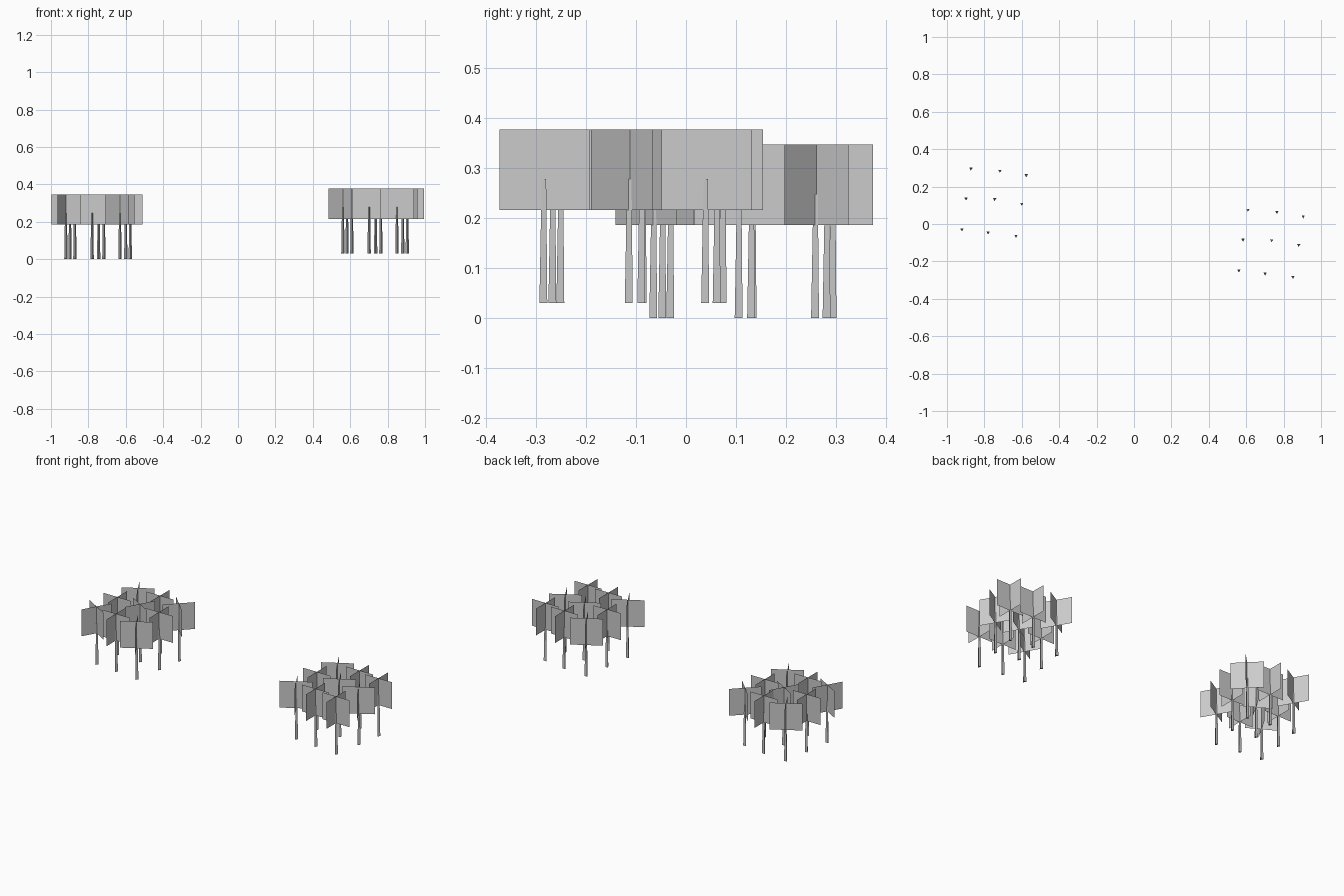
import bpy, bmesh
from math import radians, cos, sin, pi

if "Cube" in bpy.data.objects:
    bpy.data.objects.remove(bpy.data.objects["Cube"])

# Tree layout of one grove, repeated for the second with an offset
SPOTS = [(-0.872, 0.296), (-0.717, 0.284), (-0.576, 0.261),
         (-0.898, 0.136), (-0.745, 0.133), (-0.600, 0.108),
         (-0.920, -0.029), (-0.780, -0.045), (-0.631, -0.063)]
GROVES = [
    ("left", (0, 0, 0), [30, 0, 45, 0, 60, 0, 60, 0, 30]),
    ("right", (1.481, -0.22, 0.03), [30, 0, 0, 0, 30, 30, 30, 0, 0]),
]
HALF = 0.0905             # half width of a leaf card
LOW, HIGH = 0.186, 0.347  # leaf card height range
TRUNK_TOP = 0.248


def make_object(name, bm, smooth):
    mesh = bpy.data.meshes.new(name)
    bm.to_mesh(mesh)
    bm.free()
    for p in mesh.polygons:
        p.use_smooth = smooth
    ob = bpy.data.objects.new(name, mesh)
    bpy.context.collection.objects.link(ob)
    return ob


def trunk(name):
    # three-sided tapering trunk, one corner towards the front
    bm = bmesh.new()
    rings = []
    for r, z in ((0.0105, 0), (0.006, TRUNK_TOP)):
        rings.append([bm.verts.new((r * cos(a), r * sin(a), z))
                      for a in (-pi / 2 + k * 2 * pi / 3 for k in range(3))])
    lo, hi = rings
    for k in range(3):
        j = (k + 1) % 3
        bm.faces.new((lo[k], lo[j], hi[j], hi[k]))
    bm.faces.new(hi)
    bm.faces.new(lo[::-1])
    return make_object(name, bm, False)


def leaf_cards(name):
    # two upright crossed sheets
    bm = bmesh.new()
    for dx, dy in ((HALF, 0), (0, HALF)):
        bm.faces.new([bm.verts.new(v) for v in (
            (-dx, -dy, LOW), (dx, dy, LOW), (dx, dy, HIGH), (-dx, -dy, HIGH))])
    return make_object(name, bm, False)


for side, (ox, oy, oz), turns in GROVES:
    for i, ((x, y), turn) in enumerate(zip(SPOTS, turns), 1):
        t = trunk(f"{side}_grove_trunk_{i}")
        t.location = (x + ox, y + oy, oz)
        c = leaf_cards(f"{side}_grove_leaf_cards_{i}")
        c.location = t.location
        c.rotation_euler.z = radians(turn)
